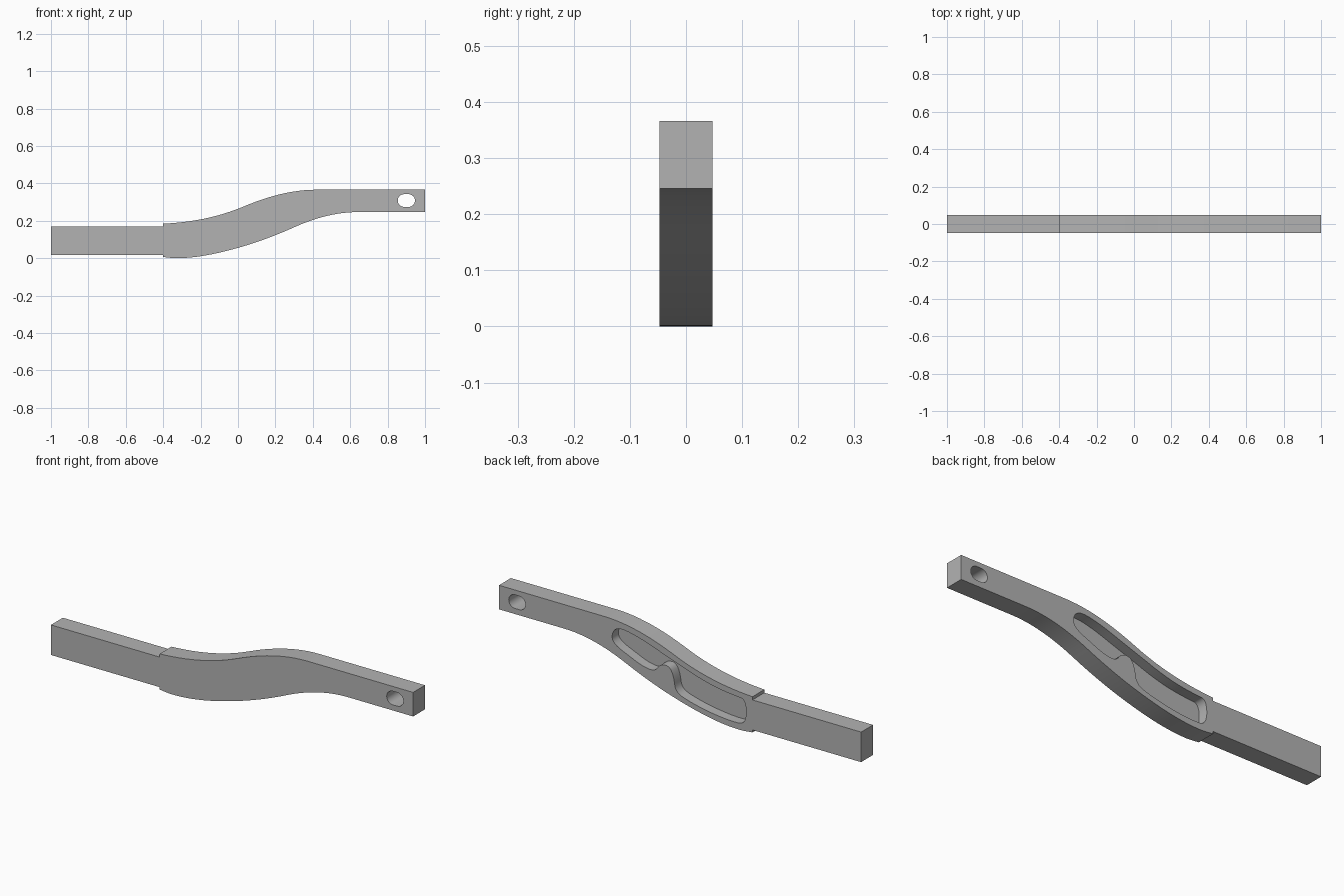
import bpy
import bmesh
import math

HALF = 0.047          # half thickness in y
POCKET_DEPTH = 0.05

cube = bpy.data.objects.get("Cube")
if cube:
    bpy.data.objects.remove(cube, do_unlink=True)

grey = bpy.data.materials.new("plain grey")
grey.use_nodes = True
grey.diffuse_color = (0.45, 0.45, 0.45, 1)
grey.node_tree.nodes["Principled BSDF"].inputs["Base Color"].default_value = grey.diffuse_color


def hermite(knots, steps=12):
    """Smooth curve through (x, z, slope) knots."""
    pts = []
    for (x0, z0, s0), (x1, z1, s1) in zip(knots, knots[1:]):
        w = x1 - x0
        for i in range(steps):
            t = i / steps
            a = (1 + 2 * t) * (1 - t) ** 2
            b = t * (1 - t) ** 2
            c = t * t * (3 - 2 * t)
            d = t * t * (t - 1)
            pts.append((x0 + w * t, a * z0 + b * w * s0 + c * z1 + d * w * s1))
    return pts + [knots[-1][:2]]


def chaikin(pts, rounds=3):
    """Round a closed polygon by cutting its corners."""
    for _ in range(rounds):
        out = []
        for (x0, z0), (x1, z1) in zip(pts, pts[1:] + pts[:1]):
            out.append((x0 * 0.75 + x1 * 0.25, z0 * 0.75 + z1 * 0.25))
            out.append((x0 * 0.25 + x1 * 0.75, z0 * 0.25 + z1 * 0.75))
        pts = out
    return pts


def slab(name, outline, y0, y1):
    """Extrude an x-z outline from y0 to y1."""
    bm = bmesh.new()
    face = bm.faces.new([bm.verts.new((x, y0, z)) for x, z in outline])
    new = bmesh.ops.extrude_face_region(bm, geom=[face])["geom"]
    verts = [v for v in new if isinstance(v, bmesh.types.BMVert)]
    bmesh.ops.translate(bm, verts=verts, vec=(0, y1 - y0, 0))
    bmesh.ops.recalc_face_normals(bm, faces=bm.faces)
    mesh = bpy.data.meshes.new(name)
    bm.to_mesh(mesh)
    bm.free()
    mesh.materials.append(grey)
    obj = bpy.data.objects.new(name, mesh)
    bpy.context.collection.objects.link(obj)
    return obj


# Lever body: straight grip, small step, S-bend, straight tip
bottom = hermite([(-0.4, 0.006, -0.1), (-0.33, 0.0, 0.0), (0, 0.055, 0.28),
                  (0.3, 0.165, 0.45), (0.64, 0.246, 0)])
top = hermite([(-0.4, 0.184, 0.05), (0.03, 0.276, 0.42), (0.42, 0.366, 0)])
outline = ([(-1, 0.018), (-0.4, 0.018)] + bottom + [(1, 0.246), (1, 0.366)]
           + top[::-1] + [(-0.4, 0.168), (-1, 0.168)])
lever = slab("lever_body", outline, -HALF, HALF)

# Rounded slot through the tip
slot_points = []
for side in (1, -1):
    for i in range(17):
        a = math.radians(-90 + 180 * i / 16)
        slot_points.append((0.9 + side * (0.012 + 0.034 * math.cos(a)),
                            0.308 + side * 0.034 * math.sin(a)))
slot = slab("slot_cutter", slot_points, -0.1, 0.1)

# Recess in the back face, with a rounded boss on its lower edge
pocket_points = chaikin([
    (-0.365, 0.035), (-0.28, 0.03), (-0.15, 0.045), (-0.04, 0.07),
    (0.025, 0.095), (0.035, 0.17), (0.06, 0.215), (0.11, 0.21),
    (0.14, 0.165), (0.21, 0.175), (0.28, 0.205), (0.35, 0.235),
    (0.378, 0.265), (0.37, 0.31), (0.33, 0.333), (0.22, 0.31),
    (0.1, 0.268), (0, 0.235), (-0.1, 0.2), (-0.2, 0.175),
    (-0.3, 0.163), (-0.365, 0.16)])
pocket = slab("pocket_cutter", pocket_points, HALF - POCKET_DEPTH, 0.1)

# Cut the openings
bpy.ops.object.select_all(action="DESELECT")
lever.select_set(True)
bpy.context.view_layer.objects.active = lever
for cutter in (slot, pocket):
    cutter.hide_render = True
    mod = lever.modifiers.new(cutter.name, "BOOLEAN")
    mod.operation = "DIFFERENCE"
    mod.solver = "EXACT"
    mod.object = cutter
    bpy.ops.object.modifier_apply(modifier=mod.name)
    bpy.data.objects.remove(cutter, do_unlink=True)

bpy.ops.object.shade_smooth_by_angle(angle=math.radians(30))
